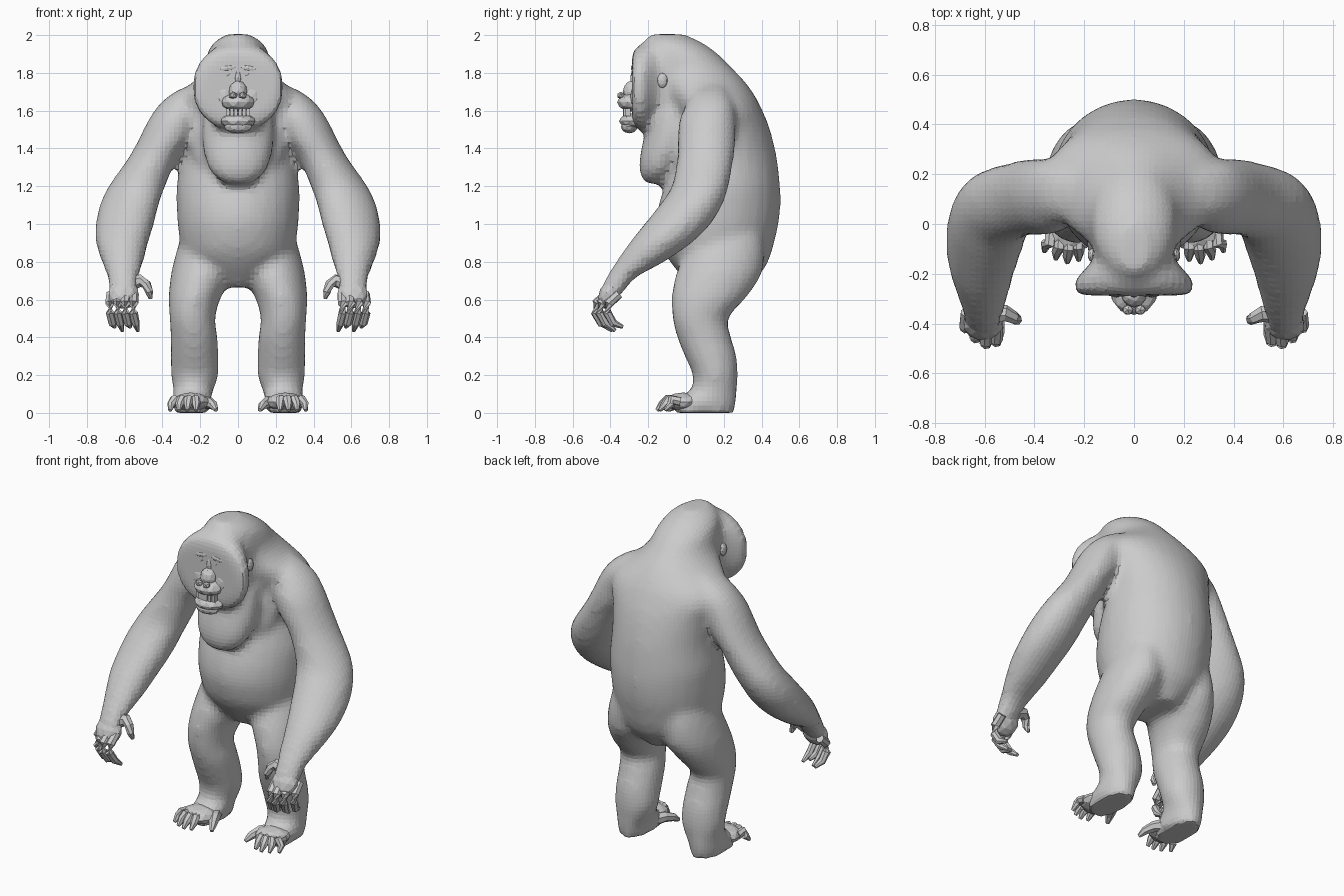
import bpy, bmesh, math
from mathutils import Vector, Matrix, Euler


def spline(a, b, c, d, t):
    return 0.5 * (2 * b + (c - a) * t + (2 * a - 5 * b + 4 * c - d) * t * t
                  + (3 * b - a - 3 * c + d) * t ** 3)


def skin(bm, rings):
    vs = [[bm.verts.new(p) for p in r] for r in rings]
    n = len(vs[0])
    for r, s in zip(vs, vs[1:]):
        for i in range(n):
            bm.faces.new((r[i], r[(i + 1) % n], s[(i + 1) % n], s[i]))
    bm.faces.new(vs[0][::-1])
    bm.faces.new(vs[-1])


def loft(bm, slices, axis='Z', side=1, power=1.0, shear=0.0, n=28, sub=4):
    """slices: (position, x0, x1, low, high) of oval sections"""
    rows, last = [], len(slices) - 1
    for i in range(last):
        q = [slices[min(max(i + k, 0), last)] for k in (-1, 0, 1, 2)]
        rows += [[spline(*v, j / sub) for v in zip(*q)] for j in range(sub)]
    rows.append(slices[-1])
    rings = []
    for a, x0, x1, b0, b1 in rows:
        ring = []
        for k in range(n):
            c, s = math.cos(math.tau * k / n), math.sin(math.tau * k / n)
            c, s = (math.copysign(abs(v) ** power, v) for v in (c, s))
            x = side * ((x0 + x1) / 2 + c * (x1 - x0) / 2)
            b = (b0 + b1) / 2 + s * (b1 - b0) / 2 - shear * c * (x1 - x0) / 2
            ring.append((x, b, a) if axis == 'Z' else (x, a, b))
        rings.append(ring)
    skin(bm, rings)


def tube(bm, pts, radii, side=1, n=7):
    pts = [Vector((side * x, y, z)) for x, y, z in pts]
    rings = []
    for i, p in enumerate(pts):
        d = pts[min(i + 1, len(pts) - 1)] - pts[max(i - 1, 0)]
        q = d.to_track_quat('Z', 'Y')
        rings.append([p + q @ Vector((math.cos(math.tau * k / n), math.sin(math.tau * k / n), 0)) * radii[i]
                      for k in range(n)])
    skin(bm, rings)


def blob(bm, loc, size, rot=(0, 0, 0), sub=2):
    m = Matrix.LocRotScale(Vector(loc), Euler(rot), Vector(size))
    bmesh.ops.create_icosphere(bm, subdivisions=sub, radius=1, matrix=m)


def finish(bm, name):
    bmesh.ops.recalc_face_normals(bm, faces=bm.faces[:])
    me = bpy.data.meshes.new(name)
    bm.to_mesh(me)
    bm.free()
    ob = bpy.data.objects.new(name, me)
    bpy.context.collection.objects.link(ob)
    return ob


# Torso and crown: (z, half width, front y, back y)
body = bmesh.new()
torso = [(.665, .08, .03, .33), (.72, .18, -.02, .38), (.78, .255, -.07, .425), (.84, .295, -.11, .45),
         (.9, .307, -.135, .467), (1.0, .32, -.155, .49), (1.1, .325, -.145, .50), (1.2, .325, -.115, .498),
         (1.35, .308, -.07, .481), (1.5, .325, -.055, .445), (1.6, .36, -.07, .405), (1.67, .335, -.10, .37),
         (1.75, .24, -.15, .315), (1.82, .185, -.19, .25), (1.9, .165, -.22, .17), (1.96, .13, -.225, .085),
         (2.005, .06, -.19, -.01)]
loft(body, [(z, -w, w, f, b) for z, w, f, b in torso])

# Neck sides behind the face
neck = [(1.5, .16, -.17, .08), (1.7, .168, -.2, .1), (1.85, .166, -.21, .08), (1.93, .14, -.21, .05)]
loft(body, [(z, -w, w, f, b) for z, w, f, b in neck], power=.85)

# Throat pouch hanging over a wider chest fold
pouch = [(1.215, .07, -.215, -.12), (1.27, .14, -.245, -.06), (1.35, .175, -.245, 0), (1.45, .19, -.225, .06),
         (1.55, .185, -.20, .06), (1.65, .165, -.18, .05)]
fold = [(1.24, .12, -.11, .1), (1.3, .21, -.10, .15), (1.4, .26, -.08, .2), (1.5, .265, -.07, .2),
        (1.6, .23, -.05, .2)]
for part in (pouch, fold):
    loft(body, [(z, -w, w, f, b) for z, w, f, b in part])

# Face disc with cheek flanges: (y, half width, bottom z, top z)
disc = [(-.15, .17, 1.54, 1.965), (-.19, .205, 1.51, 1.968), (-.225, .236, 1.495, 1.955),
        (-.27, .24, 1.51, 1.93), (-.287, .20, 1.56, 1.88)]
loft(body, [(y, -w, w, b, t) for y, w, b, t in disc], axis='Y', power=.88)

# Arms and legs as level sections: (z, inner x, outer x, front y, back y)
arm = [(1.735, .17, .26, .06, .2), (1.69, .20, .35, .03, .22), (1.63, .20, .42, 0, .25),
       (1.55, .21, .475, -.035, .26), (1.45, .25, .525, -.045, .262), (1.35, .32, .58, -.047, .252),
       (1.2, .385, .685, -.075, .225), (1.1, .42, .732, -.14, .19), (1.0, .445, .753, -.22, .13),
       (.9, .475, .752, -.30, .03), (.8, .50, .722, -.37, -.115), (.72, .525, .692, -.42, -.26),
       (.65, .532, .685, -.453, -.325), (.6, .535, .685, -.462, -.37)]
leg = [(1.06, .11, .25, .12, .36), (.95, .06, .295, .04, .40), (.85, .035, .327, -.005, .415),
       (.75, .03, .352, -.048, .405), (.68, .055, .362, -.067, .37), (.6, .095, .368, -.077, .31),
       (.5, .12, .362, -.072, .225), (.4, .108, .357, -.047, .24), (.3, .103, .357, -.007, .268),
       (.2, .103, .354, .035, .275), (.12, .13, .343, .025, .27), (.07, .143, .348, -.065, .268),
       (0, .15, .342, -.075, .255)]
for s in (-1, 1):
    loft(body, arm, side=s, shear=-.1)
    loft(body, leg, side=s)

# Blend all masses into one faceted skin
ob = finish(body, "body")
rm = ob.modifiers.new("blend", 'REMESH')
rm.mode = 'VOXEL'
rm.voxel_size = .025
sm = ob.modifiers.new("soften", 'SMOOTH')
sm.factor, sm.iterations = .5, 5
bpy.context.view_layer.objects.active = ob
ob.select_set(True)
for m in ("blend", "soften"):
    bpy.ops.object.modifier_apply(modifier=m)

for s, label in ((1, "left"), (-1, "right")):
    # Hand: palm, four curled fingers, thumb
    h = bmesh.new()
    blob(h, (s * .606, -.405, .63), (.082, .055, .085), (-.45, 0, 0))
    for i in range(4):
        x = .55 + .041 * i
        d = (0, -.008, .015, .055)[i]
        tube(h, [(x, -.41 + d, .63), (x + .004, -.465 + d, .58), (x + .004, -.472 + d, .53),
                 (x - .008, -.44 + d, .475), (x - .02, -.39 + d, .435 + .02 * (i % 2))],
             (.025, .027, .024, .022, .010), s)
    tube(h, [(.57, -.36, .68), (.515, -.36, .70), (.485, -.375, .68), (.47, -.385, .64), (.462, -.375, .605)],
         (.04, .034, .026, .021, .010), s)
    finish(h, label + "_hand")

    # Foot: instep, four toes and a grasping big toe
    f = bmesh.new()
    blob(f, (s * .25, -.015, .058), (.103, .10, .05))
    for i in range(4):
        x = .222 + .037 * i
        y = (-.145, -.155, -.14, -.11)[i]
        tube(f, [(x, -.03, .06), (x + .003, (y - .05) / 2, .07), (x + .007 * i, y + .03, .045),
                 (x + .009 * i, y, .013)], (.026, .026, .022, .010), s)
    tube(f, [(.19, .05, .05), (.155, -.01, .055), (.13, -.06, .04), (.115, -.095, .015)],
         (.04, .032, .024, .011), s)
    finish(f, label + "_foot")

    # Ear
    e = bmesh.new()
    blob(e, (s * .168, -.125, 1.76), (.018, .028, .04))
    finish(e, label + "_ear")

    # Brow, eye and inner cheek
    b = bmesh.new()
    blob(b, (s * .055, -.272, 1.825), (.065, .02, .02), (0, s * .12, 0))
    blob(b, (s * .05, -.275, 1.79), (.022, .016, .013), sub=1)
    blob(b, (s * .07, -.265, 1.67), (.05, .03, .07), (0, s * .3, 0))
    finish(b, label + "_brow_and_cheek")

# Muzzle with nose and upper lip
m = bmesh.new()
blob(m, (0, -.285, 1.645), (.09, .08, .05))
blob(m, (0, -.285, 1.70), (.05, .05, .06))
blob(m, (0, -.27, 1.77), (.022, .025, .06))
for s in (-1, 1):
    blob(m, (s * .025, -.345, 1.68), (.024, .022, .02), sub=1)
finish(m, "muzzle")

# Lower jaw
j = bmesh.new()
blob(j, (0, -.275, 1.545), (.095, .08, .042))
blob(j, (0, -.30, 1.515), (.075, .045, .035))
finish(j, "lower_jaw")

# Teeth: two short rows inside the open mouth
t = bmesh.new()
for z in (1.602, 1.583):
    for i in range(6):
        x = (i - 2.5) * .022
        mat = Matrix.LocRotScale(Vector((x, -.32 + 4 * x * x, z)), None, Vector((.019, .03, .02)))
        bmesh.ops.create_cube(t, size=1, matrix=mat)
finish(t, "teeth")
